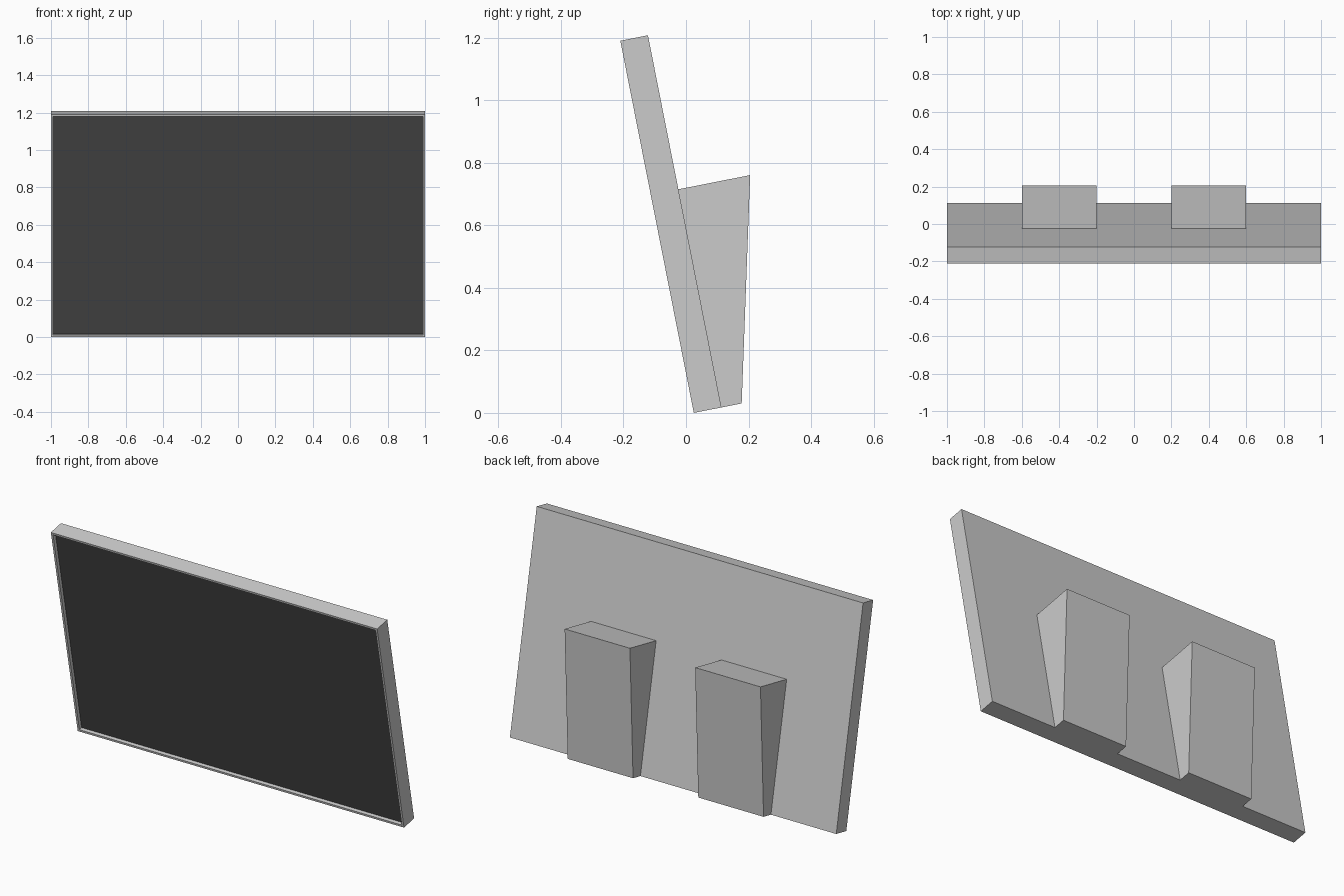
import bpy, bmesh, math
from mathutils import Matrix, Vector

if "Cube" in bpy.data.objects:
    bpy.data.objects.remove(bpy.data.objects["Cube"])

TILT = math.atan2(0.235, 1.19)
HEIGHT, THICK, RIM, RECESS = 1.213, 0.09, 0.012, 0.02
# Local frame: y = depth behind the front face, z = up along the tilted panel
FRAME = Matrix.Translation((0, 0.025, 0)) @ Matrix.Rotation(TILT, 4, 'X')


def finish(name, bm):
    bm.transform(FRAME)
    mesh = bpy.data.meshes.new(name)
    bm.to_mesh(mesh)
    bm.free()
    obj = bpy.data.objects.new(name, mesh)
    bpy.context.collection.objects.link(obj)
    return obj


def prism(profile, x0, x1):
    """Extrude a (depth, height) profile along x."""
    bm = bmesh.new()
    face = bm.faces.new([bm.verts.new((x0, d, h)) for d, h in profile])
    ext = bmesh.ops.extrude_face_region(bm, geom=[face])
    verts = [g for g in ext['geom'] if isinstance(g, bmesh.types.BMVert)]
    bmesh.ops.translate(bm, verts=verts, vec=(x1 - x0, 0, 0))
    # extrude_face_region may keep or drop the start cap, so make sure it is closed
    bmesh.ops.holes_fill(bm, edges=[e for e in bm.edges if e.is_boundary])
    bmesh.ops.recalc_face_normals(bm, faces=bm.faces)
    return bm


# Panel housing with a recessed front opening
bm = prism([(0, 0), (THICK, 0), (THICK, HEIGHT), (0, HEIGHT)], -1, 1)
bm.normal_update()
front = min(bm.faces, key=lambda f: f.calc_center_median().y)
bmesh.ops.inset_region(bm, faces=[front], thickness=RIM, use_even_offset=True)
pane = bmesh.ops.extrude_discrete_faces(bm, faces=[front])['faces'][0]
bmesh.ops.translate(bm, verts=pane.verts, vec=(0, RECESS, 0))
corners = [v.co.copy() for v in pane.verts]
bmesh.ops.delete(bm, geom=[pane], context='FACES_ONLY')
bmesh.ops.recalc_face_normals(bm, faces=bm.faces)
finish("panel_housing", bm)

# Dark screen closing the recess
bm = bmesh.new()
face = bm.faces.new([bm.verts.new(c) for c in corners])
face.normal_update()
if face.normal.dot(Vector((0, -1, 0))) < 0:
    face.normal_flip()
screen = finish("screen", bm)
dark = bpy.data.materials.new("dark_screen")
dark.diffuse_color = (0.06, 0.06, 0.06, 1)
dark.use_nodes = True
dark.node_tree.nodes["Principled BSDF"].inputs["Base Color"].default_value = dark.diffuse_color
screen.data.materials.append(dark)

# Two wedge-shaped rear blocks
for side, x0 in (("left", -0.6), ("right", 0.2)):
    wedge = [(THICK, 0), (0.156, 0), (0.324, 0.711), (THICK, 0.711)]
    finish("rear_block_" + side, prism(wedge, x0, x0 + 0.4))
